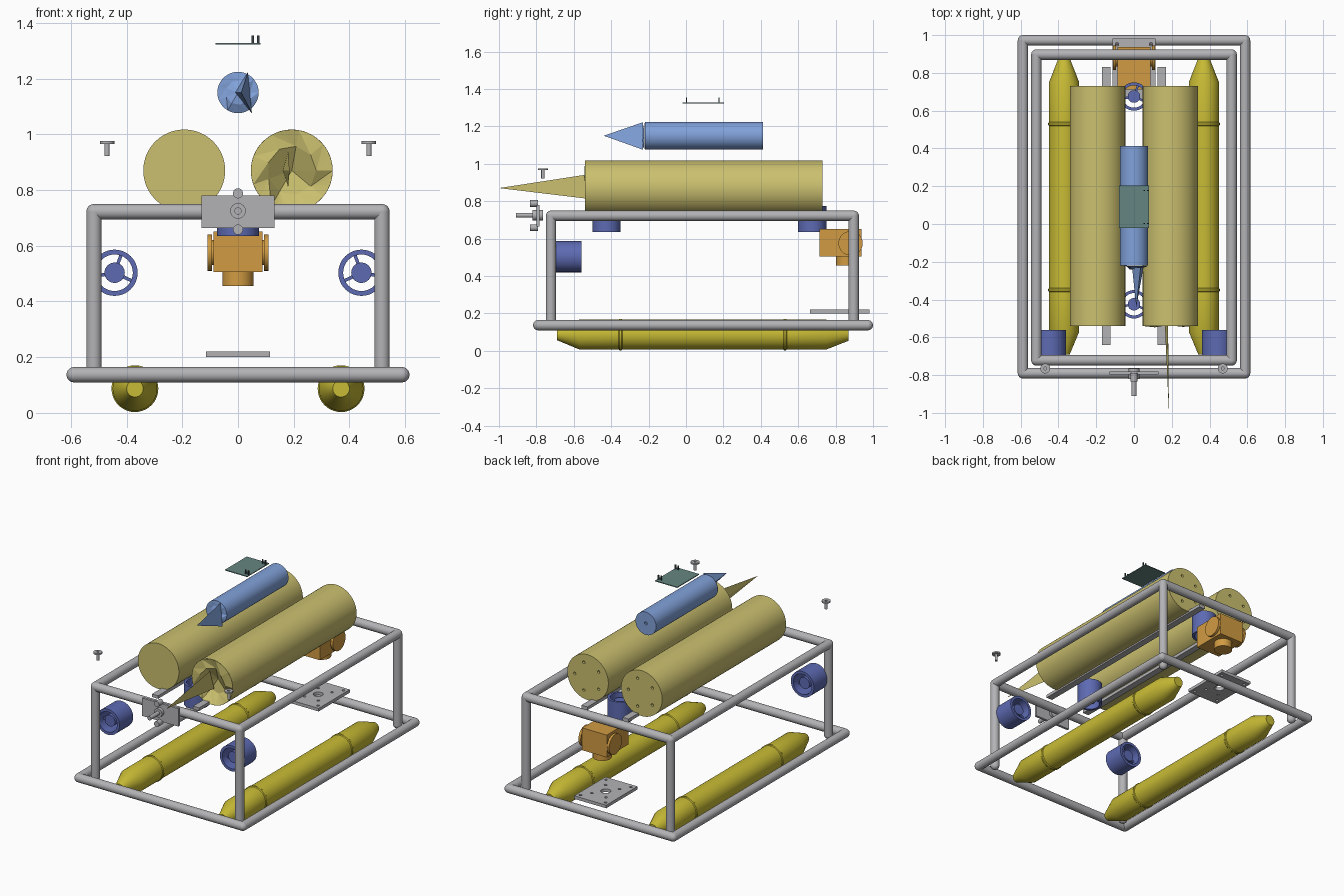
import bpy, bmesh, math, random
from mathutils import Matrix, Vector

cube = bpy.data.objects.get("Cube")
if cube:
    bpy.data.objects.remove(cube)
random.seed(4)


def material(name, *rgb):
    m = bpy.data.materials.new(name)
    m.use_nodes = True
    m.diffuse_color = (*rgb, 1)
    m.node_tree.nodes["Principled BSDF"].inputs["Base Color"].default_value = (*rgb, 1)
    return m


GREY = material("grey metal", .45, .45, .47)
KHAKI = material("khaki", .60, .53, .16)
YELLOW = material("yellow", .58, .50, .035)
BLUE = material("thruster blue", .11, .145, .45)
SKY = material("light blue", .22, .36, .70)
ORANGE = material("orange", .64, .33, .055)
GREEN = material("board green", .13, .24, .22)
DARK = material("dark pins", .04, .05, .06)
TURN = Matrix.Rotation(math.pi / 2, 4, 'X')   # turns local z to -y
SIDE = Matrix.Rotation(math.pi / 2, 4, 'Y')


def add(name, mesh, mat, smooth=True):
    ob = bpy.data.objects.new(name, mesh)
    bpy.context.scene.collection.objects.link(ob)
    mesh.materials.clear()
    mesh.materials.append(mat)
    if smooth:
        mesh.shade_smooth()
        mesh.set_sharp_from_angle(angle=math.radians(35))
    return ob


def finish(name, bm, mat, smooth=True):
    bmesh.ops.recalc_face_normals(bm, faces=bm.faces)
    mesh = bpy.data.meshes.new(name)
    bm.to_mesh(mesh)
    bm.free()
    return add(name, mesh, mat, smooth)


def rod(name, mat, a, b, r, r2=None, balls=False, seg=32):
    """Round bar between two points, with optional ball ends."""
    a, b = Vector(a), Vector(b)
    rot = (b - a).to_track_quat('Z', 'Y').to_matrix().to_4x4()
    bm = bmesh.new()
    bmesh.ops.create_cone(bm, cap_ends=not balls, segments=seg, radius1=r,
                          radius2=r if r2 is None else r2, depth=(b - a).length,
                          matrix=Matrix.Translation((a + b) / 2) @ rot)
    if balls:
        for p in (a, b):
            bmesh.ops.create_uvsphere(bm, u_segments=24, v_segments=12, radius=r,
                                      matrix=Matrix.Translation(p))
    return finish(name, bm, mat)


def box(name, mat, centre, size, rot=Matrix()):
    bm = bmesh.new()
    bmesh.ops.create_cube(bm, size=1, matrix=Matrix.Translation(centre) @ rot
                          @ Matrix.Diagonal((*size, 1)))
    return finish(name, bm, mat, False)


def circle(r, x=0, y=0, n=40):
    return [(x + r * math.cos(i * math.tau / n), y + r * math.sin(i * math.tau / n))
            for i in range(n)]


def plate(name, mat, loops, thick, matrix):
    """Flat outline with holes, given thickness."""
    cu = bpy.data.curves.new(name, 'CURVE')
    cu.dimensions, cu.fill_mode, cu.extrude = '2D', 'BOTH', thick / 2
    for pts in loops:
        s = cu.splines.new('POLY')
        s.points.add(len(pts) - 1)
        for p, q in zip(s.points, pts):
            p.co = (*q, 0, 1)
        s.use_cyclic_u = True
    tmp = bpy.data.objects.new(name + "_outline", cu)
    bpy.context.scene.collection.objects.link(tmp)
    mesh = bpy.data.meshes.new_from_object(tmp.evaluated_get(
        bpy.context.evaluated_depsgraph_get()))
    bpy.data.objects.remove(tmp)
    mesh.transform(matrix)
    bm = bmesh.new()
    bm.from_mesh(mesh)
    bmesh.ops.remove_doubles(bm, verts=bm.verts, dist=1e-5)
    return finish(name, bm, mat)


def lathe(name, mat, profile, x, z, seg=40):
    """Closed body turned about a line along y; profile is (radius, y)."""
    bm = bmesh.new()
    rings = [[bm.verts.new((x + px, y, z + pz)) for px, pz in circle(r, n=seg)]
             for r, y in profile]
    for a, b in zip(rings, rings[1:]):
        for i in range(seg):
            j = (i + 1) % seg
            bm.faces.new((a[i], a[j], b[j], b[i]))
    bm.faces.new(rings[0])
    bm.faces.new(rings[-1])
    return finish(name, bm, mat)


def crumpled_end(name, mat, x, y, z, r, dent, tip, base):
    """Creased front cap with a thin pulled-out spike."""
    bm = bmesh.new()
    n = 9
    rim = [bm.verts.new((x + px, y, z + pz)) for px, pz in circle(r, n=n * 4)]
    mid = [bm.verts.new((x + px, y + random.uniform(-.2, 1) * dent, z + pz))
           for px, pz in circle(r * .6, n=n)]
    hub = bm.verts.new((x, y + dent, z))
    for i in range(n):
        j = (i + 1) % n
        bm.faces.new((hub, mid[i], mid[j]))
        fan = [rim[(4 * i + k) % (4 * n)] for k in range(5)]
        for a, b in zip(fan, fan[1:]):
            bm.faces.new((mid[i], a, b))
        bm.faces.new((mid[i], fan[-1], mid[j]))
    t, *b = [bm.verts.new(p) for p in (tip, *base)]
    for i in range(3):
        bm.faces.new((t, b[i], b[(i + 1) % 3]))
    bm.faces.new(b)
    finish(name, bm, mat, False)


# Tube frame: two rectangles and four posts
R = .0275
for name, x, y0, y1, z in (("base", .588, -.79, .972, .137), ("top", .517, -.722, .897, .722)):
    for y, end in ((y0, "front"), (y1, "back")):
        rod(f"{name}_{end}_tube", GREY, (-x, y, z), (x, y, z), R, balls=True)
    for s, side in ((1, "left"), (-1, "right")):
        rod(f"{name}_{side}_tube", GREY, (s * x, y0, z), (s * x, y1, z), R)
for s, side in ((1, "left"), (-1, "right")):
    for y, end in ((-.722, "front"), (.897, "back")):
        rod(f"{end}_{side}_post", GREY, (s * .517, y, .137), (s * .517, y, .722), R, balls=True)


# Thruster: open duct, hub and struts
def thruster(name, centre, r, rot, flip=1):
    m = Matrix.Translation(centre) @ rot
    plate(name + "_duct", BLUE, [circle(r), circle(r * .79)], .14, m)
    rod(name + "_hub", BLUE, m @ Vector((0, 0, -.05)), m @ Vector((0, 0, .05)), r * .44)
    for deg in (70, -25, 190):
        a = math.radians(deg if flip > 0 else 180 - deg)
        d = Vector((math.cos(a), math.sin(a), 0)) * r * .58
        box(name + "_strut", BLUE, m @ d, (r * .5, .012, .05),
            rot @ Matrix.Rotation(a, 4, 'Z'))


for s, side in ((1, "left"), (-1, "right")):
    # Float with tapered ends and two bands
    lathe(side + "_float", YELLOW,
          [(.03, -.69), (.08, -.57), (.08, -.36), (.084, -.355), (.084, -.345), (.08, -.34),
           (.08, .52), (.084, .525), (.084, .535), (.08, .54), (.08, .75), (.033, .87)],
          s * .37, .087)
    # Large canister with drilled back cap
    x = .193 * s
    if s < 0:
        rod("right_canister", KHAKI, (x, -.54, .87), (x, .715, .87), .147, seg=64)
    else:
        body = rod("left_canister", KHAKI, (x, -.54, .87), (x, .715, .87), .147, seg=64)
        bm = bmesh.new()
        bm.from_mesh(body.data)
        front = [f for f in bm.faces if f.normal.y < -.9]
        bmesh.ops.delete(bm, geom=front, context='FACES_ONLY')
        bm.to_mesh(body.data)
        bm.free()
    holes = [circle(.009, px, py, 12) for px, py in circle(.095, n=5)]
    plate(side + "_canister_cap", KHAKI, [circle(.147, n=64)] + holes, .015,
          Matrix.Translation((x, .7225, .87)) @ TURN)
    # Support rail under the canister
    box(side + "_rail", GREY, (s * .147, .095, .725), (.044, 1.47, .02))
    thruster(side + "_thruster", (s * .443, -.63, .503), .083, TURN, -s)
    # Loose screw
    x = .47 * s
    plate(side + "_screw_head", GREY, [circle(.026), circle(.008, n=12)], .01,
          Matrix.Translation((x, -.765, .971)))
    rod(side + "_screw_shank", GREY, (x, -.765, .922), (x, -.765, .968), .009, seg=16)

crumpled_end("left_canister_front", KHAKI, .193, -.54, .87, .147, .06, (.185, -1, .87),
             [(.18, -.545, .94), (.18, -.5, .81), (.162, -.5, .87)])
thruster("front_lift_thruster", (0, -.425, .705), .075, Matrix())
thruster("back_lift_thruster", (0, .675, .705), .075, Matrix())

# Upper light blue canister
tube = lathe("upper_canister", SKY, [(.074, -.22), (.074, .4)], 0, 1.15)
plate("upper_canister_cap", SKY, [circle(.074), circle(.01, n=12)], .012,
      Matrix.Translation((0, .406, 1.15)) @ TURN)
crumpled_end("upper_canister_front", SKY, 0, -.222, 1.15, .074, -.02, (.012, -.44, 1.15),
             [(.035, -.23, 1.222), (.05, -.23, 1.075), (-.01, -.23, 1.15)])

# Circuit board with pins
box("circuit_board", GREEN, (0, .092, 1.325), (.16, .224, .005))
for x in (.053, .073):
    for y in (.003, .177):
        box("board_pin", DARK, (x, y, 1.341), (.008, .006, .028))

# Camera housing, side discs and lens barrel
box("camera_body", ORANGE, (0, .825, .578), (.176, .225, .145))
rod("camera_lens", ORANGE, (0, .858, .455), (0, .858, .51), .056)
for s in (1, -1):
    rod("camera_side_disc", ORANGE, (s * .094, .88, .575), (s * .11, .88, .575), .065)
    rod("camera_pivot", ORANGE, (s * .08, .88, .575), (s * .1, .88, .575), .045)

# Drilled mounting plate near the base
holes = [circle(.009, sx * a, sy * b, 12) for sx in (-1, 1) for sy in (-1, 1)
         for a, b in ((.09, .13), (.05, .07))]
plate("mounting_plate", GREY, [[(-.115, -.16), (.115, -.16), (.115, .16), (-.115, .16)],
                               circle(.03, n=24)] + holes, .02,
      Matrix.Translation((0, .822, .21)))

# Front bracket with pegs
box("front_bracket", GREY, (0, -.79, .722), (.262, .016, .116))
rod("bracket_boss", GREY, (0, -.82, .725), (0, -.765, .725), .028)
rod("bracket_spindle", GREY, (0, -.91, .725), (0, -.79, .725), .013)
for z in (.658, .788):
    rod("bracket_peg", GREY, (0, -.835, z), (0, -.79, z), .018)
